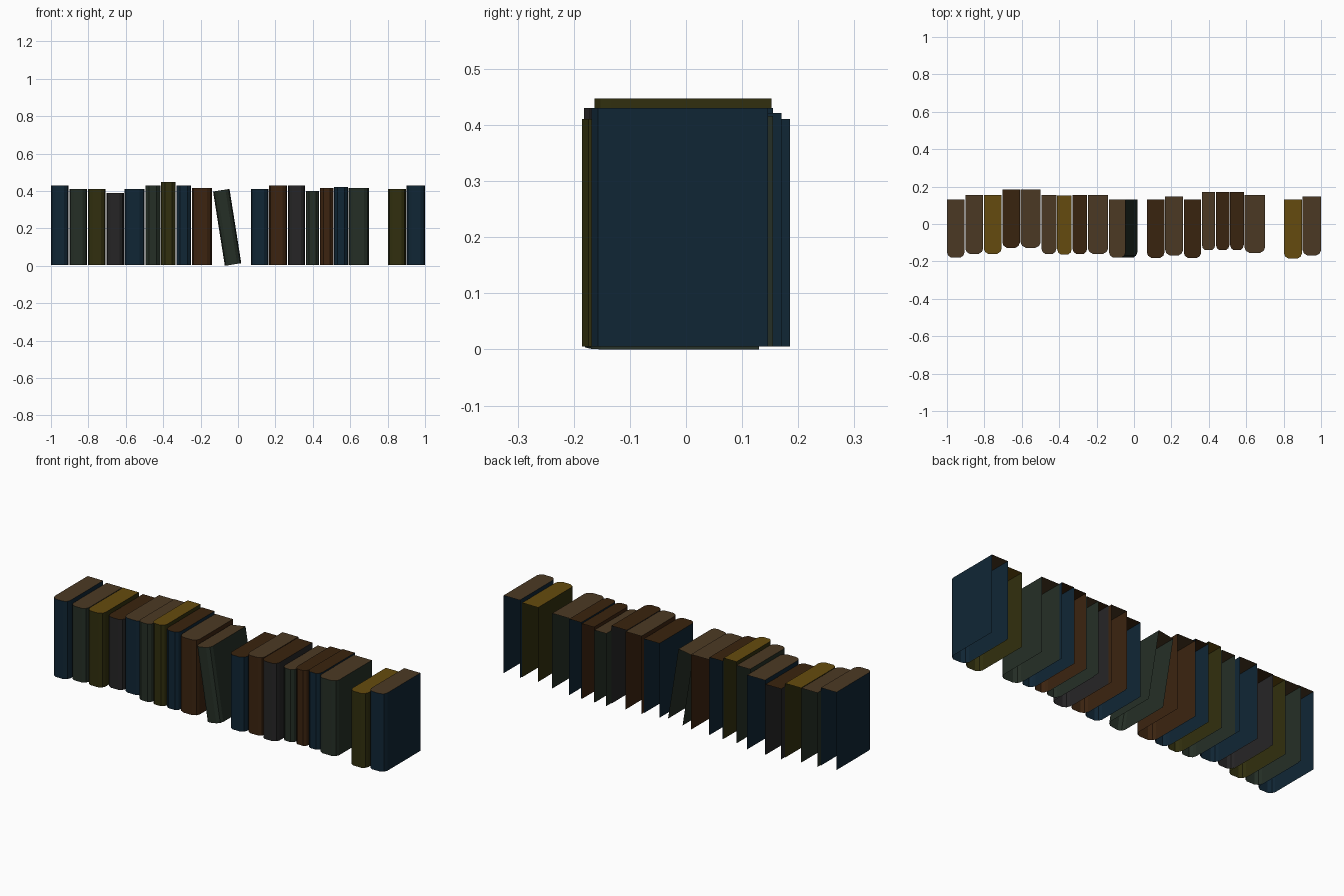
import bpy, bmesh, math
from mathutils import Matrix

if "Cube" in bpy.data.objects:
    bpy.data.objects.remove(bpy.data.objects["Cube"])


def linear(c):
    c /= 255
    return c / 12.92 if c <= 0.04045 else ((c + 0.055) / 1.055) ** 2.4


def material(name, rgb):
    m = bpy.data.materials.new(name)
    m.diffuse_color = [linear(c) for c in rgb] + [1]
    m.use_nodes = True
    m.node_tree.nodes["Principled BSDF"].inputs["Base Color"].default_value = m.diffuse_color
    return m


MATS = {
    "navy": material("navy cover", (16, 38, 53)),
    "green": material("green cover", (37, 47, 38)),
    "olive": material("olive cover", (49, 47, 14)),
    "grey": material("grey cover", (38, 37, 38)),
    "brown": material("brown cover", (60, 36, 16)),
    "tan": material("tan pages", (75, 57, 35)),
    "dark": material("dark pages", (57, 35, 14)),
    "gold": material("gold pages", (101, 75, 14)),
}


def book(name, x0, x1, height, front, back, cover, pages, tilt=0, base=0.005):
    """Hollow book: rounded spine and two covers, page block on top, open back and bottom."""
    w = (x1 - x0) / 2 - 0.002
    half = [(1, back), (1, front + 0.028), (0.86, front + 0.011), (0.5, front)]
    outline = [(-w * a, y) for a, y in half] + [(w * a, y) for a, y in reversed(half)]
    bm = bmesh.new()
    low = [bm.verts.new((x, y, 0)) for x, y in outline]
    top = [bm.verts.new((x, y, height)) for x, y in outline]
    # covers and spine
    for i in range(len(outline) - 1):
        bm.faces.new((low[i], low[i + 1], top[i + 1], top[i]))
    # page block
    bm.faces.new(top).material_index = 1
    bm.transform(Matrix.Rotation(math.radians(tilt), 4, 'Y'))
    bm.transform(Matrix.Translation(((x0 + x1) / 2, 0, base)))
    me = bpy.data.meshes.new(name)
    bm.to_mesh(me)
    bm.free()
    me.materials.append(MATS[cover])
    me.materials.append(MATS[pages])
    bpy.context.collection.objects.link(bpy.data.objects.new(name, me))


# Upright books: left, right, top height, spine y, back y, cover, pages
BOOKS = [
    (-1.002, -0.904, .430, -.180, .131, "navy", "tan"),
    (-.904, -.805, .410, -.160, .155, "green", "tan"),
    (-.805, -.706, .410, -.160, .155, "olive", "gold"),
    (-.706, -.608, .390, -.127, .185, "grey", "dark"),
    (-.608, -.497, .411, -.127, .185, "navy", "tan"),
    (-.497, -.413, .430, -.160, .155, "green", "tan"),
    (-.413, -.331, .447, -.163, .152, "olive", "gold"),
    (-.331, -.248, .430, -.160, .155, "navy", "dark"),
    (-.248, -.137, .416, -.160, .155, "brown", "tan"),
    (.067, .165, .411, -.181, .131, "navy", "dark"),
    (.165, .264, .430, -.168, .146, "brown", "tan"),
    (.264, .361, .430, -.182, .131, "grey", "dark"),
    (.361, .436, .401, -.140, .170, "green", "tan"),
    (.436, .512, .416, -.140, .170, "brown", "dark"),
    (.512, .589, .421, -.140, .170, "navy", "dark"),
    (.589, .702, .416, -.155, .155, "green", "tan"),
    (.800, .900, .411, -.185, .131, "olive", "gold"),
    (.900, 1.002, .430, -.168, .146, "navy", "tan"),
]
for i, (x0, x1, h, f, b, c, p) in enumerate(BOOKS):
    book(f"book_{i + 1}", x0, x1, h - .005, f, b, c, p)

# Leaning book in the gap
book("leaning_book", -.073, .020, .402, -.180, .130, "green", "tan", tilt=-9, base=.007)
